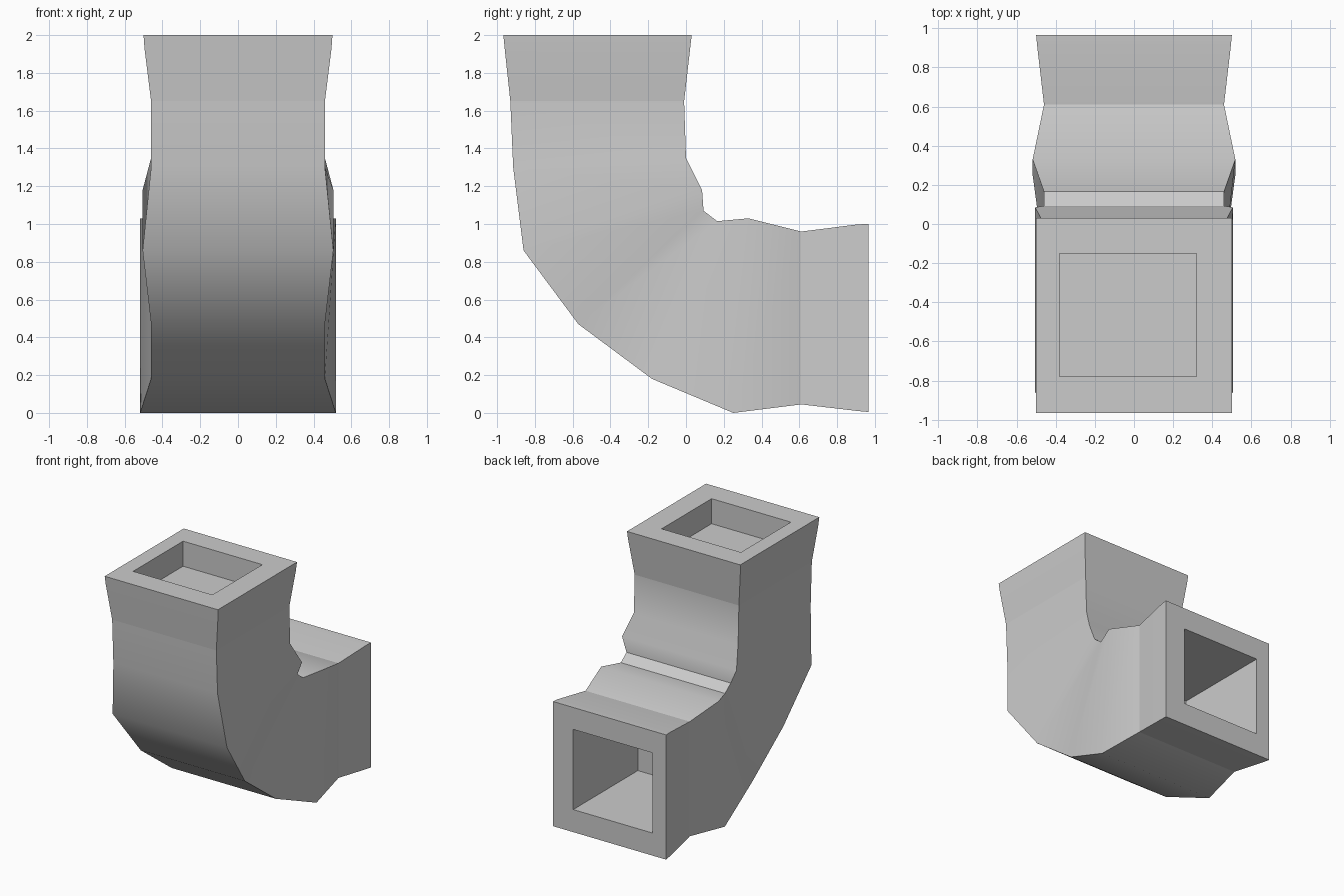
import bpy, bmesh
from math import radians

if "Cube" in bpy.data.objects:
    bpy.data.objects.remove(bpy.data.objects["Cube"])

# Cross-sections along the bend: outer (y, z), inner (y, z), half width
SECTIONS = [
    ((-0.967, 2.0), (0.03, 2.0), 0.50),
    ((-0.96, 1.93), (0.022, 1.93), 0.495),
    ((-0.93, 1.65), (-0.01, 1.65), 0.46),
    ((-0.915, 1.30), (0.0, 1.35), 0.46),
    ((-0.86, 0.86), (0.085, 1.18), 0.505),
    ((-0.57, 0.47), (0.093, 1.07), 0.46),
    ((-0.18, 0.18), (0.165, 1.015), 0.46),
    ((0.25, 0.0), (0.33, 1.03), 0.518),
    ((0.61, 0.045), (0.61, 0.96), 0.46),
    ((0.91, 0.01), (0.91, 0.998), 0.495),
    ((0.965, 0.005), (0.965, 1.0), 0.50),
]
HOLE_X = (-0.38, 0.32)
SHARP_RINGS = (2, 8)

bm = bmesh.new()


def ring(outer, inner, x0, x1):
    pts = [(x0, *outer), (x1, *outer), (x1, *inner), (x0, *inner)]
    return [bm.verts.new(p) for p in pts]


def bridge(a, b):
    for i in range(4):
        j = (i + 1) % 4
        bm.faces.new((a[i], a[j], b[j], b[i]))


# Top socket, outer shell and back socket as one closed chain of rings
top_socket = [ring((-0.78, z), (-0.15, z), *HOLE_X) for z in (1.80, 2.0)]
shell = [ring(o, i, -w, w) for o, i, w in SECTIONS]
back_socket = [ring((y, 0.185), (y, 0.825), *HOLE_X) for y in (0.965, 0.15)]
chain = top_socket + shell + back_socket
for a, b in zip(chain, chain[1:]):
    bridge(a, b)
bm.faces.new(chain[0])
bm.faces.new(chain[-1])
bmesh.ops.recalc_face_normals(bm, faces=bm.faces)

# Smooth bend with crisp corners and flare edges
for f in bm.faces:
    f.smooth = True
for e in bm.edges:
    e.smooth = e.calc_face_angle(0) < radians(30)
for n in SHARP_RINGS:
    r = shell[n]
    for i in range(4):
        bm.edges.get((r[i], r[(i + 1) % 4])).smooth = False
# Long corner edges of the square duct
for a, b in zip(shell, shell[1:]):
    for va, vb in zip(a, b):
        bm.edges.get((va, vb)).smooth = False

mesh = bpy.data.meshes.new("square_pipe_elbow")
bm.to_mesh(mesh)
bm.free()
obj = bpy.data.objects.new("square_pipe_elbow", mesh)
bpy.context.collection.objects.link(obj)
